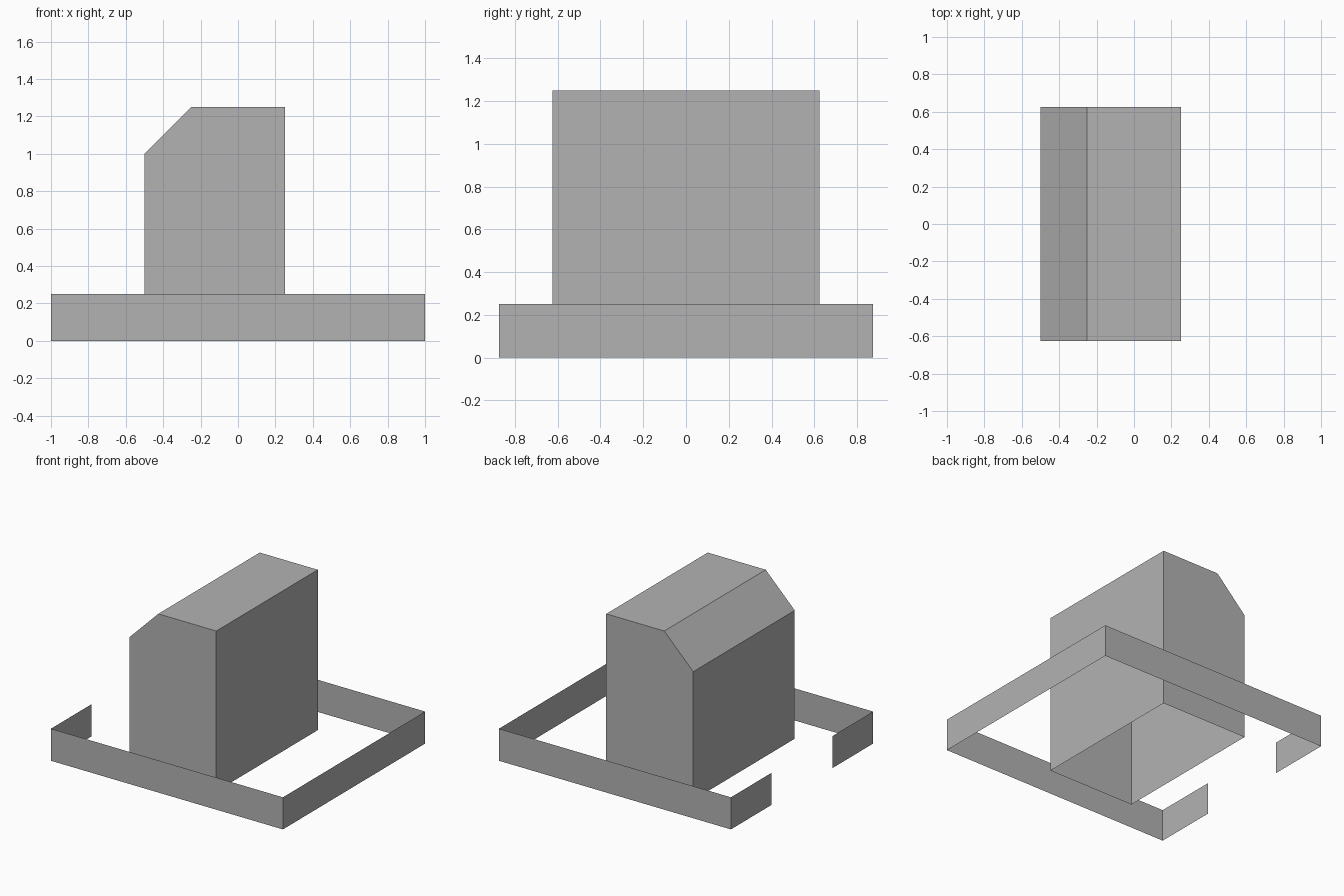
import bpy
import bmesh

if "Cube" in bpy.data.objects:
    bpy.data.objects.remove(bpy.data.objects["Cube"], do_unlink=True)

GREY = (0.45, 0.45, 0.45, 1.0)
grey = bpy.data.materials.new("plain_grey")
grey.use_nodes = True
grey.diffuse_color = GREY
grey.node_tree.nodes["Principled BSDF"].inputs["Base Color"].default_value = GREY


def add_object(name, bm):
    """Turn a bmesh into a flat-shaded grey object."""
    mesh = bpy.data.meshes.new(name)
    bm.to_mesh(mesh)
    bm.free()
    mesh.materials.append(grey)
    obj = bpy.data.objects.new(name, mesh)
    bpy.context.collection.objects.link(obj)
    return obj


def extrude(bm, geom, offset):
    """Extrude edges or faces and move the new vertices."""
    result = bmesh.ops.extrude_edge_only(bm, edges=geom)
    verts = [v for v in result["geom"] if isinstance(v, bmesh.types.BMVert)]
    bmesh.ops.translate(bm, verts=verts, vec=offset)


# Main block: hollow shell with one sloped top edge and an open underside
DEPTH = 0.625
profile = [(0.25, 0), (0.25, 1.25), (-0.25, 1.25), (-0.5, 1), (-0.5, 0)]
bm = bmesh.new()
front = [bm.verts.new((x, -DEPTH, z)) for x, z in profile]
back = [bm.verts.new((x, DEPTH, z)) for x, z in profile]
bm.faces.new(front)
bm.faces.new(back)
for i in range(len(profile) - 1):
    bm.faces.new((front[i], front[i + 1], back[i + 1], back[i]))
bmesh.ops.recalc_face_normals(bm, faces=bm.faces)
# An open shell needs its outward direction confirmed
bm.normal_update()
if next(f for f in bm.faces if abs(f.normal.z) > 0.9).normal.z < 0:
    bmesh.ops.reverse_faces(bm, faces=bm.faces)
add_object("main_block", bm)

# Perimeter wall: a thin sheet with a gateway in the right side
HALF_X, HALF_Y, GATE, WALL_HEIGHT = 1.0, 0.875, 0.375, 0.25
path = [(-HALF_X, -GATE), (-HALF_X, -HALF_Y), (HALF_X, -HALF_Y),
        (HALF_X, HALF_Y), (-HALF_X, HALF_Y), (-HALF_X, GATE)]
bm = bmesh.new()
base = [bm.verts.new((x, y, 0)) for x, y in path]
edges = [bm.edges.new(pair) for pair in zip(base, base[1:])]
extrude(bm, edges, (0, 0, WALL_HEIGHT))
bmesh.ops.recalc_face_normals(bm, faces=bm.faces)
bm.normal_update()
if next(f for f in bm.faces if abs(f.normal.y) > 0.9
        and f.calc_center_median().y < 0).normal.y > 0:
    bmesh.ops.reverse_faces(bm, faces=bm.faces)
add_object("perimeter_wall", bm)
